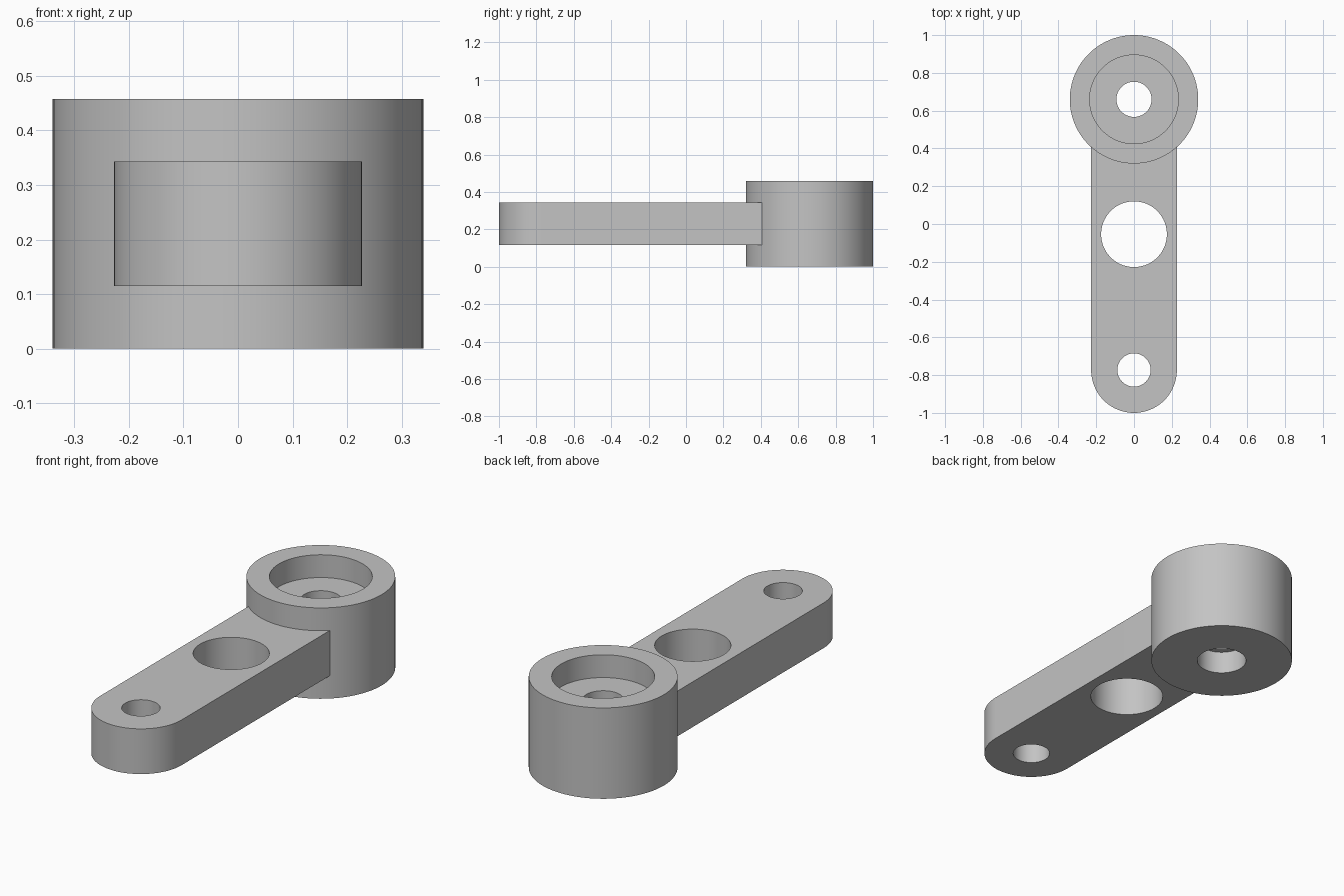
import bpy
import bmesh
from math import sin, cos, pi, asin
from mathutils import Vector, Matrix

SEGMENTS = 96
BOSS_Y, BOSS_R, BOSS_H = 0.66, 0.34, 0.458
ARM_END_Y, ARM_R = -0.773, 0.227
ARM_Z0, ARM_Z1 = 0.115, 0.343

cube = bpy.data.objects.get("Cube")
if cube:
    bpy.data.objects.remove(cube, do_unlink=True)

grey = bpy.data.materials.new("machined_grey")
grey.use_nodes = True
colour = (0.55, 0.55, 0.55, 1)
grey.diffuse_color = colour
grey.node_tree.nodes["Principled BSDF"].inputs["Base Color"].default_value = colour


def arc(cy, r, start, end, count):
    """Points on an arc in plan, centred on x = 0."""
    angles = [start + (end - start) * i / count for i in range(count + 1)]
    return [Vector((r * cos(a), cy + r * sin(a), ARM_Z0)) for a in angles]


def finish(bm, name):
    bmesh.ops.recalc_face_normals(bm, faces=bm.faces)
    mesh = bpy.data.meshes.new(name)
    bm.to_mesh(mesh)
    bm.free()
    mesh.materials.append(grey)
    obj = bpy.data.objects.new(name, mesh)
    bpy.context.collection.objects.link(obj)
    bpy.ops.object.select_all(action="DESELECT")
    obj.select_set(True)
    bpy.context.view_layer.objects.active = obj
    bpy.ops.object.shade_smooth_by_angle(angle=pi / 6)
    return obj


# Boss: turned profile with a wide recess on top and a stepped bore
profile = [(0.118, 0), (BOSS_R, 0), (BOSS_R, BOSS_H), (0.235, BOSS_H),
           (0.235, ARM_Z1), (0.093, ARM_Z1), (0.093, ARM_Z0), (0.118, ARM_Z0)]
bm = bmesh.new()
verts = [bm.verts.new((r, 0, z)) for r, z in profile]
edges = [bm.edges.new((v, verts[i - 1])) for i, v in enumerate(verts)]
bmesh.ops.spin(bm, geom=verts + edges, cent=(0, 0, 0), axis=(0, 0, 1),
               angle=2 * pi, steps=SEGMENTS, use_merge=True)
bmesh.ops.remove_doubles(bm, verts=bm.verts, dist=0.0001)
bmesh.ops.transform(bm, matrix=Matrix.Translation((0, BOSS_Y, 0)), verts=bm.verts)
finish(bm, "boss")

# Arm: rounded free end, inner end buried in the boss wall, two through holes
inner_r = 0.29
half = asin(ARM_R / inner_r)
outline = arc(ARM_END_Y, ARM_R, pi, 2 * pi, SEGMENTS // 2)
outline += arc(BOSS_Y, inner_r, half - pi / 2, -half - pi / 2, 20)
holes = [arc(y, r, 0, 2 * pi, SEGMENTS)[:-1]
         for y, r in ((ARM_END_Y, 0.088), (-0.054, 0.174))]
bm = bmesh.new()
for loop in [outline] + holes:
    verts = [bm.verts.new(p) for p in loop]
    for i, v in enumerate(verts):
        bm.edges.new((verts[i - 1], v))
bmesh.ops.triangle_fill(bm, use_beauty=True, edges=bm.edges[:], normal=(0, 0, 1))
top = bmesh.ops.extrude_face_region(bm, geom=bm.faces[:], use_keep_orig=True)
bmesh.ops.translate(bm, vec=(0, 0, ARM_Z1 - ARM_Z0),
                    verts=[g for g in top["geom"] if isinstance(g, bmesh.types.BMVert)])
finish(bm, "arm")
